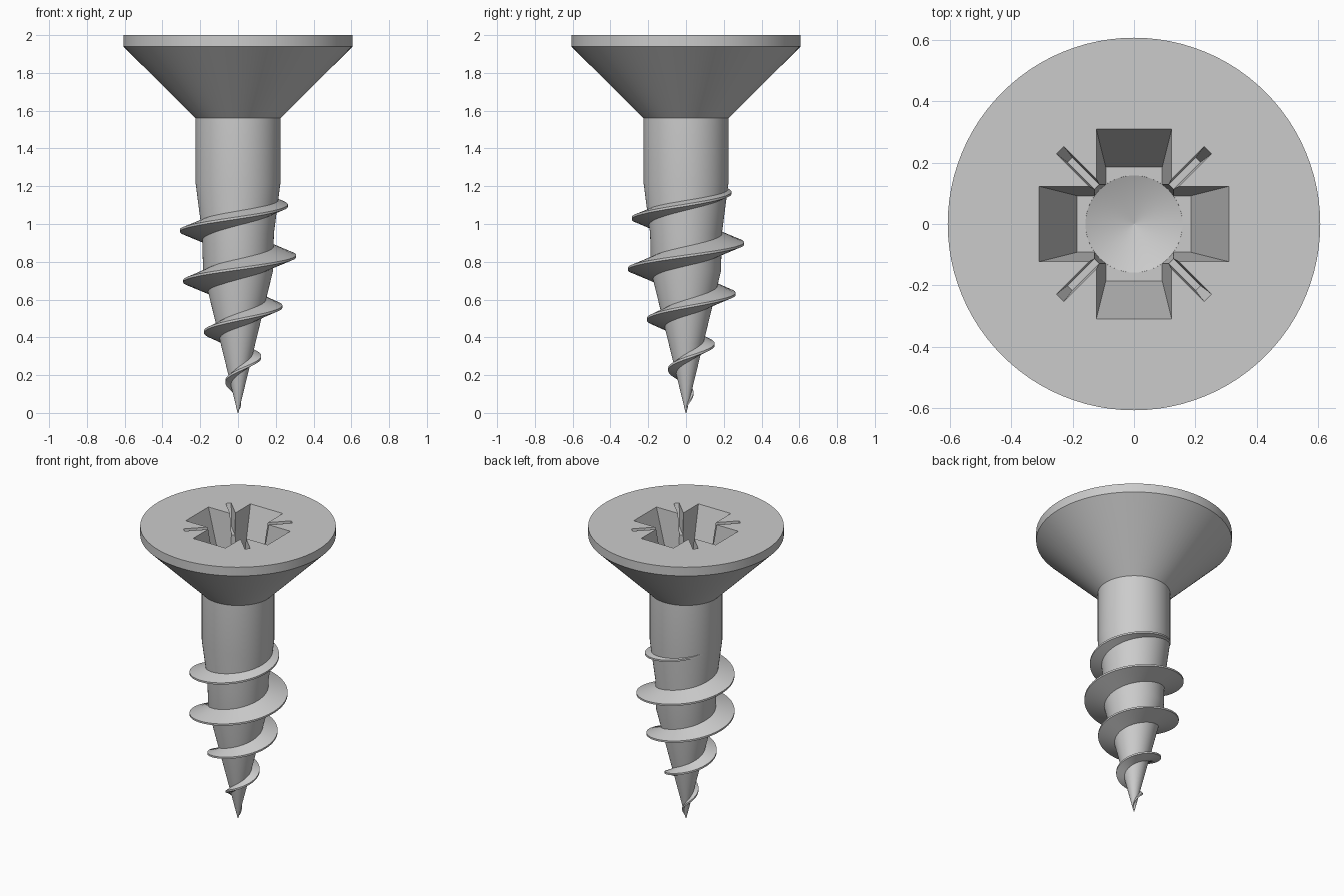
import bpy, bmesh
from math import cos, sin, pi, radians

if "Cube" in bpy.data.objects:
    bpy.data.objects.remove(bpy.data.objects["Cube"])


def loft(name, rings):
    """Closed solid skinned through rings of equal point count, capped at both ends."""
    bm = bmesh.new()
    vs = [[bm.verts.new(p) for p in ring] for ring in rings]
    n = len(rings[0])
    for a, b in zip(vs, vs[1:]):
        for i in range(n):
            j = (i + 1) % n
            bm.faces.new((a[i], a[j], b[j], b[i]))
    bm.faces.new(vs[0])
    bm.faces.new(vs[-1])
    bmesh.ops.recalc_face_normals(bm, faces=bm.faces)
    mesh = bpy.data.meshes.new(name)
    bm.to_mesh(mesh)
    bm.free()
    ob = bpy.data.objects.new(name, mesh)
    bpy.context.collection.objects.link(ob)
    return ob


def lathe(name, profile, n=96):
    return loft(name, [[(r * cos(2 * pi * i / n), r * sin(2 * pi * i / n), z)
                        for i in range(n)] for r, z in profile])


def slot(name, top, bottom, depth, angle=0):
    """Tapered rectangular cutter sunk into the head; top/bottom are half sizes."""
    rings = [[(sx * hx, sy * hy, z) for sx, sy in ((-1, -1), (1, -1), (1, 1), (-1, 1))]
             for (hx, hy), z in ((bottom, 2 - depth), (top, 2), (top, 2.05))]
    ob = loft(name, rings)
    ob.rotation_euler.z = radians(angle)
    return ob


def interp(table, x):
    for (x0, y0), (x1, y1) in zip(table, table[1:]):
        if x <= x1:
            return y0 + (y1 - y0) * (x - x0) / (x1 - x0)
    return table[-1][1]


def finish(ob):
    bpy.ops.object.select_all(action='DESELECT')
    ob.select_set(True)
    bpy.context.view_layer.objects.active = ob
    for m in list(ob.modifiers):
        bpy.ops.object.modifier_apply(modifier=m.name)
    bpy.ops.object.shade_smooth_by_angle(angle=radians(30))


# Head, shank and tapered core as one turned solid
core = [(0.002, 0), (0.185, 0.75), (0.19, 0.95), (0.225, 1.22)]
body = lathe("screw_body", core + [(0.225, 1.56), (0.607, 1.94), (0.607, 2.0)])

# Drive recess: cross arms, thin diagonal slits and a conical centre
cutters = [
    slot("arm_cutter_x", (0.31, 0.123), (0.185, 0.092), 0.40),
    slot("arm_cutter_y", (0.31, 0.123), (0.185, 0.092), 0.401, 90),
    slot("slit_cutter_a", (0.34, 0.017), (0.295, 0.011), 0.14, 45),
    slot("slit_cutter_b", (0.34, 0.017), (0.295, 0.011), 0.141, 135),
    lathe("centre_cutter", [(0.002, 1.53), (0.158, 1.597), (0.178, 2.0), (0.178, 2.06)], 64),
]
for c in cutters:
    m = body.modifiers.new(c.name, 'BOOLEAN')
    m.operation, m.solver, m.object = 'DIFFERENCE', 'EXACT', c
finish(body)
for c in cutters:
    bpy.data.objects.remove(c)

# Right-handed thread: tapered ridge swept up the core
core_r = [(z, r) for r, z in core]
crest_r = [(0.03, 0.012), (0.15, 0.062), (0.42, 0.177), (0.74, 0.308), (0.97, 0.308), (1.24, 0.215)]
PITCH, Z0, Z1, STEPS = 0.27, 0.03, 1.23, 320
rings = []
for k in range(STEPS + 1):
    z = Z0 + (Z1 - Z0) * k / STEPS
    t = 2 * pi * (z - 0.83) / PITCH
    root, crest = interp(core_r, z), interp(crest_r, z)
    half = 0.012 + 0.32 * max(crest - root, 0)
    inner = max(root - 0.025, 0.001)
    tip = min(0.006, half)
    rings.append([(r * cos(t), r * sin(t), z + dz) for r, dz in
                  ((inner, -half * 1.2), (crest, -tip), (crest, tip), (inner, half * 1.2))])
thread = loft("screw_thread", rings)
finish(thread)
